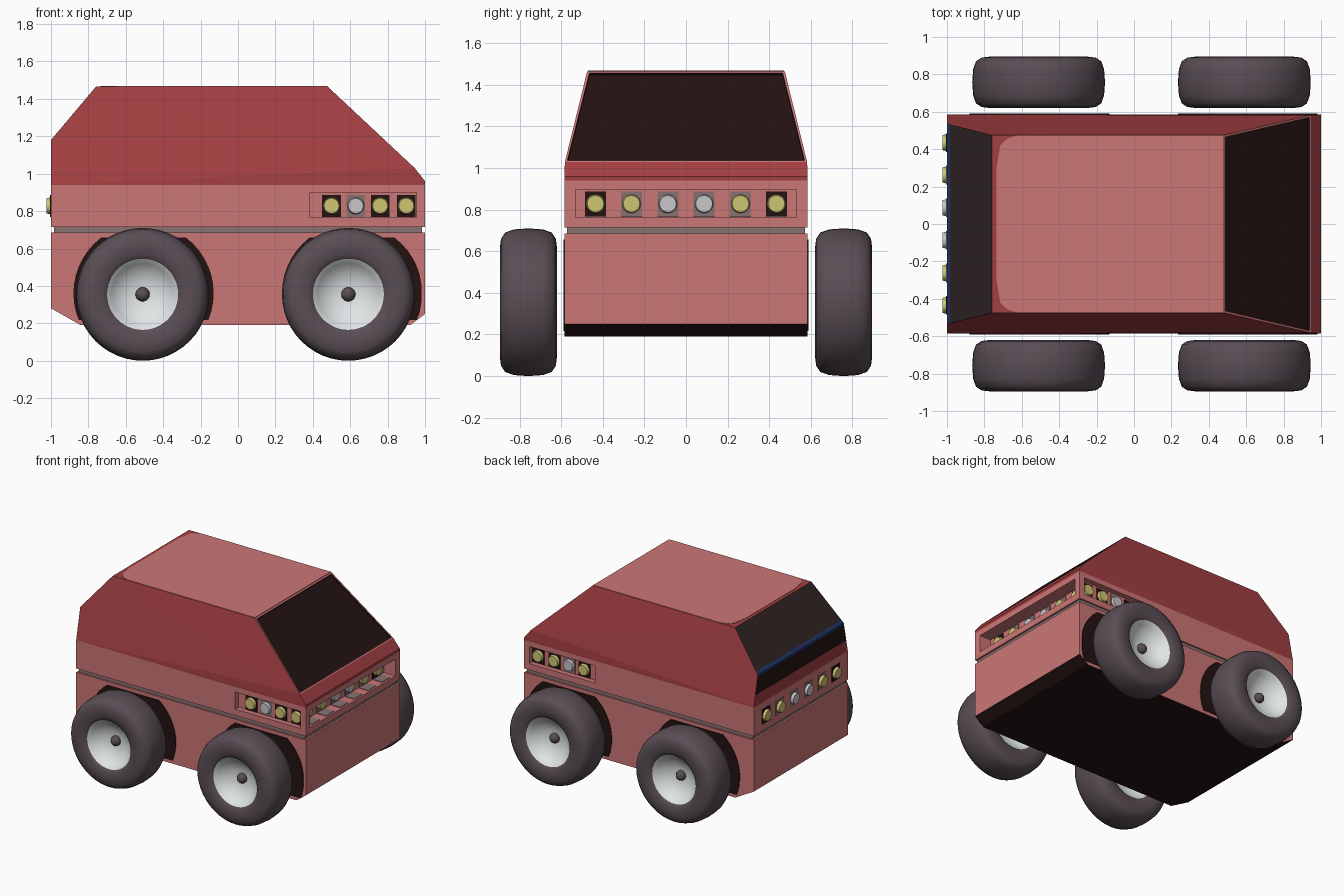
import bpy, bmesh, math
from mathutils import Vector, Matrix

if "Cube" in bpy.data.objects:
    bpy.data.objects.remove(bpy.data.objects["Cube"])


def mat(name, r, g, b):
    m = bpy.data.materials.new(name)
    m.diffuse_color = (r, g, b, 1)
    m.use_nodes = True
    m.node_tree.nodes["Principled BSDF"].inputs["Base Color"].default_value = m.diffuse_color
    return m


LIGHT = mat("light red", 0.60, 0.18, 0.18)
DARK = mat("dark red", 0.37, 0.05, 0.055)
BLACK = mat("black", 0.018, 0.006, 0.006)
GLASS = mat("rear glass", 0.03, 0.018, 0.018)
TYRE = mat("tyre grey", 0.10, 0.075, 0.09)
RIM = mat("rim white", 0.76, 0.79, 0.80)
YELLOW = mat("lamp yellow", 0.62, 0.56, 0.17)
WHITE = mat("lamp white", 0.57, 0.57, 0.60)
GREY = mat("trim grey", 0.25, 0.17, 0.17)
BLUE = mat("blue", 0.015, 0.04, 0.15)


def finish(name, bm, mats, smooth=False):
    bmesh.ops.recalc_face_normals(bm, faces=bm.faces[:])
    me = bpy.data.meshes.new(name)
    bm.to_mesh(me)
    bm.free()
    ob = bpy.data.objects.new(name, me)
    bpy.context.collection.objects.link(ob)
    for m in mats:
        me.materials.append(m)
    if smooth:
        for o in bpy.context.selected_objects:
            o.select_set(False)
        bpy.context.view_layer.objects.active = ob
        ob.select_set(True)
        bpy.ops.object.shade_smooth_by_angle(angle=math.radians(40))
    return ob


def add_box(bm, lo, hi):
    lo, hi = Vector(lo), Vector(hi)
    m = Matrix.Translation((lo + hi) / 2) @ Matrix.Diagonal((*(hi - lo), 1))
    bmesh.ops.create_cube(bm, size=1, matrix=m)


def box(name, lo, hi, m):
    bm = bmesh.new()
    add_box(bm, lo, hi)
    return finish(name, bm, [m])


def prism(bm, pts, vec):
    """Extrude a polygon along vec."""
    f = bm.faces.new([bm.verts.new(p) for p in pts])
    r = bmesh.ops.extrude_face_region(bm, geom=[f], use_keep_orig=True)
    bmesh.ops.translate(bm, vec=vec, verts=[v for v in r["geom"] if isinstance(v, bmesh.types.BMVert)])
    bmesh.ops.recalc_face_normals(bm, faces=bm.faces[:])


W = 0.585  # half body width

# Lower body with chamfered, black underside
bm = bmesh.new()
profile = [(-1, .28), (-.84, .19), (.92, .19), (1, .25), (1, .685), (-1, .685)]
prism(bm, [(x, -W, z) for x, z in profile], (0, 2 * W, 0))
for f in bm.faces:
    f.material_index = int(f.normal.z < -.5)
finish("lower_body", bm, [LIGHT, BLACK])

# Grey groove
box("groove", (-.985, -.573, .68), (.985, .573, .72), GREY)

# Belt section with lamp recesses at the front end and on both sides
belt = box("belt_body", (-1, -W, .715), (1, W, .94), LIGHT)
bm = bmesh.new()
add_box(bm, (.90, -.53, .765), (1.1, .53, .897))
for s in (-1, 1):
    ys = sorted((s * .545, s * .7))
    add_box(bm, (.385, ys[0], .765), (.955, ys[1], .90))
cutter = finish("recess_cutter", bm, [LIGHT])
cutter.hide_render = True
cutter.hide_set(True)
mod = belt.modifiers.new("recesses", "BOOLEAN")
mod.operation, mod.object, mod.solver = "DIFFERENCE", cutter, "EXACT"

# Cabin: tapered hull, windows coloured by direction and height
bm = bmesh.new()
for x, y, z in [(-1, W, .94), (1, W, .94), (1, W, .96), (.945, .582, 1.03),
                (.48, .475, 1.465), (-.76, .475, 1.465), (-1, .535, 1.18)]:
    bm.verts.new((x, y, z))
    bm.verts.new((x, -y, z))
bmesh.ops.convex_hull(bm, input=bm.verts[:])
bmesh.ops.dissolve_limit(bm, angle_limit=.02, verts=bm.verts[:], edges=bm.edges[:])
bm.normal_update()
screen = [f for f in bm.faces if f.normal.x > .4 and f.calc_center_median().z > 1.15
          and abs(f.normal.y) < .1]
rear = [f for f in bm.faces if f.normal.x < -.5]
for z in (1.03, 1.165, 1.20):
    rear = [f for f in bm.faces if f.normal.x < -.5]
    geom = rear + list({e for f in rear for e in f.edges} | {v for f in rear for v in f.verts})
    bmesh.ops.bisect_plane(bm, geom=geom, plane_co=(0, 0, z), plane_no=(0, 0, 1))
for f in bm.faces:
    if f.normal.x < -.5:
        z = f.calc_center_median().z
        f.material_index = 0 if z < 1.03 else 2 if z < 1.165 else 4 if z < 1.2 else 3
screen = [f for f in bm.faces if f.normal.x > .4 and f.calc_center_median().z > 1.15
          and abs(f.normal.y) < .1]
ring = bmesh.ops.inset_region(bm, faces=screen, thickness=.016, depth=0)["faces"]
for f in ring:
    f.material_index = 1
deep = bmesh.ops.inset_region(bm, faces=screen, thickness=.002, depth=-.01)["faces"]
for f in screen + deep:
    f.material_index = 2
finish("cabin", bm, [DARK, LIGHT, BLACK, GLASS, BLUE])

# Roof panel with rounded rear corners
bm = bmesh.new()
half = [(.478, .472), (-.63, .472), (-.68, .455), (-.715, .42), (-.735, .30)]
pts = half + [(x, -y) for x, y in reversed(half)]
prism(bm, [(x, y, 1.462) for x, y in pts], (0, 0, .006))
finish("roof_panel", bm, [LIGHT])


def lamp(name, pos, axis, m, housing):
    """Round lamp on a thin housing plate; axis is the outward direction."""
    rot = Vector(axis).to_track_quat('Z', 'Y').to_matrix().to_4x4()
    size = Vector((abs(axis[0]) * .008 + abs(axis[1]) * .10,
                   abs(axis[1]) * .008 + abs(axis[0]) * .10, .118))
    p = Vector(pos)
    box(name + "_housing", p - size / 2, p + size / 2, housing)
    bm = bmesh.new()
    bmesh.ops.create_cone(bm, cap_ends=True, segments=20, radius1=.046, radius2=.04, depth=.024,
                          matrix=Matrix.Translation(p + Vector(axis) * .012) @ rot)
    finish(name, bm, [m], True)


# Side lamps
for s in (-1, 1):
    for x, m, h in [(.5, YELLOW, BLACK), (.63, WHITE, GREY), (.76, YELLOW, BLACK), (.90, YELLOW, BLACK)]:
        lamp("side_lamp", (x, s * .547, .828), (0, s, 0), m, h)

# Front lamps deep in the recess, rear lamps flush
for s in (-1, 1):
    for y, m, h in [(.435, YELLOW, BLACK), (.262, YELLOW, GREY), (.087, WHITE, GREY)]:
        lamp("front_lamp", (.902, s * y, .828), (1, 0, 0), m, h)
        lamp("rear_lamp", (-1, s * y, .828), (-1, 0, 0), m, h)
        box("recess_floor_strip", (.90, s * y - .05, .762), (.985, s * y + .05, .769), GREY)

# Dark wheel arches as thin plates, clipped to the lower body
WHEELS = [(-.51, -.505), (.59, .61)]
for s in (-1, 1):
    for _, cx in WHEELS:
        bm = bmesh.new()
        pts = []
        for i in range(48):
            a = math.tau * i / 48
            z = .36 + .375 * math.sin(a)
            if .19 <= z <= .684:
                pts.append((min(cx + .375 * math.cos(a), .98), s * (W - .002), z))
        prism(bm, pts, (0, s * .007, 0))
        finish("wheel_arch", bm, [BLACK])

# Wheels: lathed dish rim and rounded tyre, with a hub knob
half = [(.06, .025), (.12, .05), (.165, .085), (.19, .12), (.215, .132), (.26, .1375),
        (.305, .132), (.335, .112), (.35, .07)]
prof = half + [(.355, 0)] + [(r, -w) for r, w in reversed(half)]
SEG = 48
for s in (-1, 1):
    for cx, _ in WHEELS:
        bm = bmesh.new()
        rings = [[bm.verts.new((r * math.cos(math.tau * i / SEG), w, r * math.sin(math.tau * i / SEG)))
                  for i in range(SEG)] for r, w in prof]
        for k in range(len(rings) - 1):
            for i in range(SEG):
                j = (i + 1) % SEG
                f = bm.faces.new((rings[k][i], rings[k][j], rings[k + 1][j], rings[k + 1][i]))
                f.material_index = 1 if k < 3 or k >= len(rings) - 4 else 0
        for r in (rings[0], rings[-1]):
            bm.faces.new(r).material_index = 1
        wheel = finish("wheel", bm, [TYRE, RIM], True)
        wheel.location = (cx, s * .7575, .355)
        bm = bmesh.new()
        bmesh.ops.create_uvsphere(bm, u_segments=16, v_segments=10, radius=.038)
        hub = finish("hub_knob", bm, [TYRE], True)
        hub.location = (cx, s * .79, .355)
